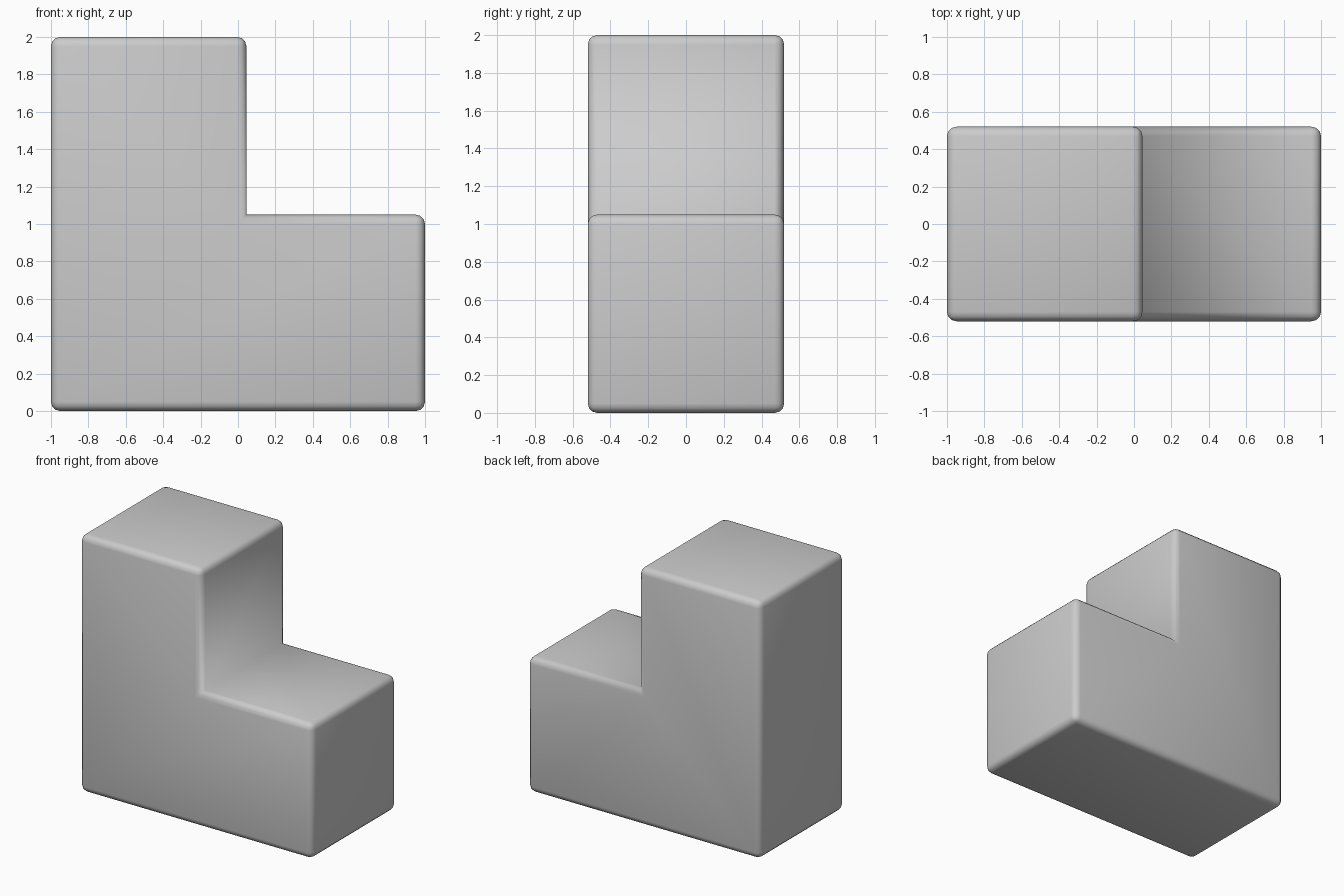
import bpy, bmesh

if "Cube" in bpy.data.objects:
    bpy.data.objects.remove(bpy.data.objects["Cube"])

HALF_DEPTH = 0.52
BEVEL = 0.05

# L-shaped side profile (x, z)
profile = [(-1, 0), (1, 0), (1, 1.05), (0.045, 1.05), (0.045, 2), (-1, 2)]

# Extrude the profile along y
bm = bmesh.new()
face = bm.faces.new([bm.verts.new((x, -HALF_DEPTH, z)) for x, z in profile])
ext = bmesh.ops.extrude_face_region(bm, geom=[face], use_keep_orig=True)
new_verts = [g for g in ext["geom"] if isinstance(g, bmesh.types.BMVert)]
bmesh.ops.translate(bm, verts=new_verts, vec=(0, 2 * HALF_DEPTH, 0))
bmesh.ops.recalc_face_normals(bm, faces=bm.faces[:])

# Round every edge except the inner corner
outer = [e for e in bm.edges if e.is_convex]
bmesh.ops.bevel(bm, geom=outer, offset=BEVEL, offset_type='OFFSET', segments=3,
                profile=0.5, affect='EDGES', clamp_overlap=True)

# Fully smooth shading, including across the inner corner
for f in bm.faces:
    f.smooth = True

mesh = bpy.data.meshes.new("l_block")
bm.to_mesh(mesh)
bm.free()
block = bpy.data.objects.new("l_block", mesh)
bpy.context.collection.objects.link(block)
